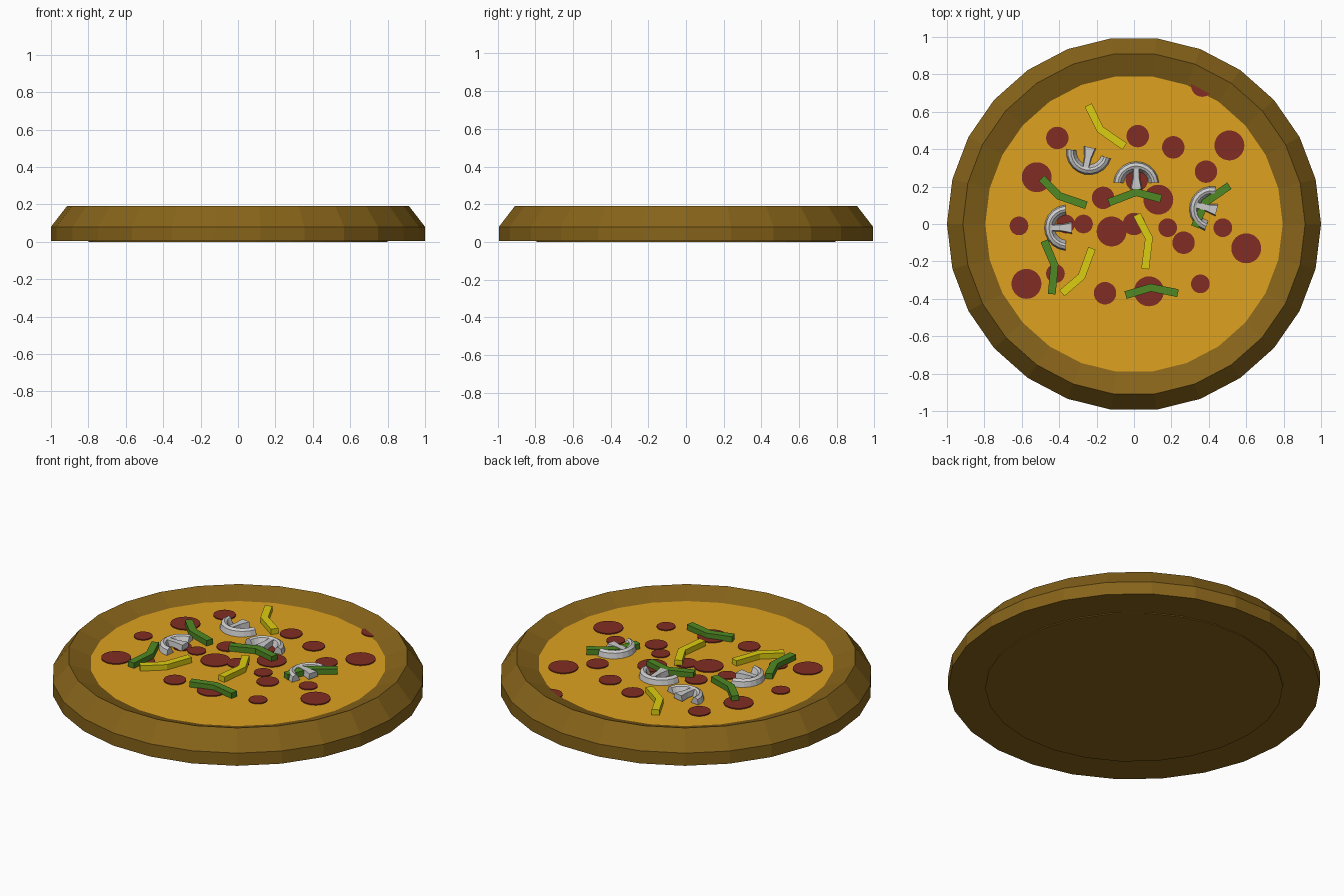
import bpy, bmesh, math
from mathutils import Vector

if "Cube" in bpy.data.objects:
    bpy.data.objects.remove(bpy.data.objects["Cube"])

SIDES = 26
CHEESE_Z = 0.145


def material(name, rgb):
    m = bpy.data.materials.new(name)
    m.diffuse_color = (*rgb, 1)
    m.use_nodes = True
    m.node_tree.nodes["Principled BSDF"].inputs["Base Color"].default_value = m.diffuse_color
    return m


CRUST = material("crust_brown", (0.24, 0.125, 0.010))
CHEESE = material("cheese_orange", (0.73, 0.36, 0.014))
MEAT = material("sausage_red", (0.22, 0.027, 0.017))
GREEN = material("pepper_green", (0.08, 0.25, 0.017))
YELLOW = material("pepper_yellow", (0.72, 0.61, 0.006))


def finish(name, bm, mat=None):
    bmesh.ops.recalc_face_normals(bm, faces=bm.faces)
    me = bpy.data.meshes.new(name)
    bm.to_mesh(me)
    bm.free()
    ob = bpy.data.objects.new(name, me)
    bpy.context.collection.objects.link(ob)
    if mat:
        me.materials.append(mat)
    return ob


def lathe(name, profile, sides, mat):
    """Revolve an open (r, z) profile; both ends stay open."""
    bm = bmesh.new()
    rings = [[bm.verts.new((r * math.cos(2 * math.pi * i / sides),
                            r * math.sin(2 * math.pi * i / sides), z))
              for i in range(sides)] for r, z in profile]
    for a, b in zip(rings, rings[1:]):
        for i in range(sides):
            j = (i + 1) % sides
            bm.faces.new((a[i], a[j], b[j], b[i]))
    return finish(name, bm, mat)


def disc(name, x, y, r, z0, z1, sides, mat):
    bm = bmesh.new()
    bmesh.ops.create_cone(bm, cap_ends=True, segments=sides,
                          radius1=r, radius2=r, depth=z1 - z0)
    # put a vertex on +x so the sides line up with the crust
    first = bm.verts[:][0].co
    a = -math.atan2(first.y, first.x)
    for v in bm.verts:
        c, s = math.cos(a), math.sin(a)
        v.co = (v.co.x * c - v.co.y * s + x, v.co.x * s + v.co.y * c + y,
                v.co.z + (z0 + z1) / 2)
    return finish(name, bm, mat)


def prism(bm, sections):
    """Skin a list of equal-sized point rings and cap both ends."""
    rings = [[bm.verts.new(p) for p in s] for s in sections]
    n = len(rings[0])
    for a, b in zip(rings, rings[1:]):
        for i in range(n):
            bm.faces.new((a[i], a[(i + 1) % n], b[(i + 1) % n], b[i]))
    bm.faces.new(rings[0])
    bm.faces.new(rings[-1])


# Crust ring, cheese layer and underside
lathe("crust", [(0.795, 0.005), (1, 0.005), (1, 0.08), (0.915, 0.19),
                (0.795, CHEESE_Z)], SIDES, CRUST)
disc("cheese", 0, 0, 0.796, 0.08, CHEESE_Z, SIDES, CHEESE)
disc("base", 0, 0, 0.80, 0.0, 0.02, SIDES, CRUST)

# Sausage slices: x, y grouped by radius
slices = {
    0.08: [(0.51, 0.42), (-0.52, 0.25), (0.13, 0.13), (-0.12, -0.04),
           (0.60, -0.13), (-0.575, -0.32), (0.08, -0.36)],
    0.06: [(-0.41, 0.46), (0.02, 0.47), (0.21, 0.41), (0.385, 0.28),
           (-0.165, 0.14), (0.015, 0.235), (0, 0), (0.265, -0.10),
           (-0.155, -0.37), (0.365, 0.74)],
    0.05: [(-0.615, -0.01), (-0.27, 0), (0.18, -0.02), (0.475, -0.02),
           (-0.42, -0.265), (0.355, -0.32), (-0.365, 0)],
}
for r, spots in slices.items():
    for x, y in spots:
        disc("sausage_slice", x, y, r, 0.135, 0.151, 32, MEAT)


# Pepper strips: bent bars along three points
def strip(name, pts, mat, w=0.021):
    p = [Vector(q) for q in pts]
    d0, d1 = (p[1] - p[0]).normalized(), (p[2] - p[1]).normalized()
    sections = []
    for q, d in zip(p, (d0, (d0 + d1).normalized(), d1)):
        n = Vector((-d.y, d.x)) * w
        a, b = q + n, q - n
        sections.append([(a.x, a.y, 0.148), (b.x, b.y, 0.148),
                         (b.x, b.y, 0.18), (a.x, a.y, 0.18)])
    bm = bmesh.new()
    prism(bm, sections)
    finish(name, bm, mat)


for pts in [((-0.245, 0.635), (-0.18, 0.505), (-0.05, 0.415)),
            ((0.015, 0.05), (0.08, -0.075), (0.06, -0.24)),
            ((-0.225, -0.13), (-0.28, -0.28), (-0.385, -0.37))]:
    strip("yellow_pepper", pts, YELLOW)
for pts in [((-0.495, 0.245), (-0.40, 0.15), (-0.255, 0.10)),
            ((-0.135, 0.115), (0.01, 0.17), (0.145, 0.135)),
            ((-0.48, -0.09), (-0.425, -0.22), (-0.44, -0.375)),
            ((-0.045, -0.38), (0.09, -0.34), (0.235, -0.37)),
            ((0.51, 0.205), (0.38, 0.115), (0.325, -0.015))]:
    strip("green_pepper", pts, GREEN)


# Mushroom slices: half-ring cap plus flared stem, opening towards `angle`
def mushroom(x, y, angle):
    bm = bmesh.new()
    cap = [(0.122, 0.148), (0.115, 0.178), (0.098, 0.188), (0.085, 0.182),
           (0.068, 0.148)]
    sections = []
    for i in range(11):
        a = math.radians(95 + 17 * i)
        sections.append([(r * math.cos(a), r * math.sin(a), z) for r, z in cap])
    prism(bm, sections)
    prism(bm, [[(sx, -w, 0.15), (sx, w, 0.15), (sx, w * 0.8, 0.182),
                (sx, -w * 0.8, 0.182)]
               for sx, w in ((-0.09, 0.018), (-0.03, 0.02), (0.025, 0.033))])
    ob = finish("mushroom_slice", bm)
    ob.location = (x, y, 0)
    ob.rotation_euler.z = math.radians(angle)


for m in [(-0.24, 0.385, 78), (0.012, 0.212, -90),
          (-0.357, -0.02, 0), (0.418, 0.08, -14)]:
    mushroom(*m)
